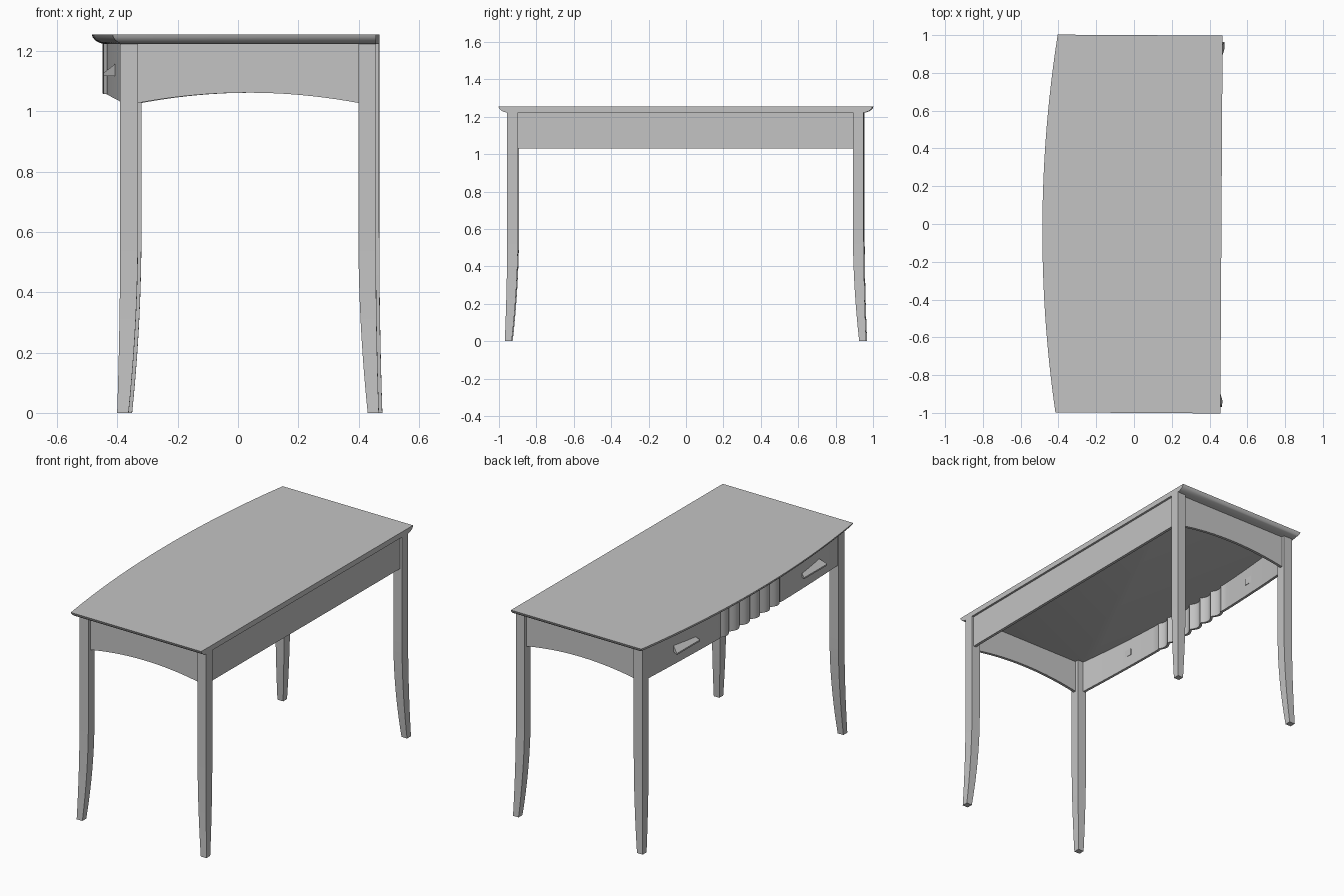
import bpy
import bmesh
import math
from mathutils import Matrix

default = bpy.data.objects.get("Cube")
if default:
    bpy.data.objects.remove(default)

wood = bpy.data.materials.new("grey_finish")
wood.use_nodes = True
grey = (0.55, 0.55, 0.55, 1)
wood.diffuse_color = grey
wood.node_tree.nodes["Principled BSDF"].inputs["Base Color"].default_value = grey

TURN = Matrix.Rotation(math.radians(-0.35), 4, "Z")   # the whole desk sits slightly turned
TOP, UNDER = 1.255, 1.223


def loft(name, rings, angle=30):
    """Skin a list of equal closed rings and cap both ends."""
    bm = bmesh.new()
    loops = [[bm.verts.new(p) for p in ring] for ring in rings]
    n = len(loops[0])
    for a, b in zip(loops, loops[1:]):
        for i in range(n):
            j = (i + 1) % n
            bm.faces.new((a[i], a[j], b[j], b[i]))
    bm.faces.new(loops[0])
    bm.faces.new(loops[-1])
    bmesh.ops.recalc_face_normals(bm, faces=bm.faces)
    bm.transform(TURN)
    mesh = bpy.data.meshes.new(name)
    bm.to_mesh(mesh)
    bm.free()
    mesh.materials.append(wood)
    obj = bpy.data.objects.new(name, mesh)
    bpy.context.collection.objects.link(obj)
    bpy.ops.object.select_all(action="DESELECT")
    obj.select_set(True)
    bpy.context.view_layer.objects.active = obj
    bpy.ops.object.shade_smooth_by_angle(angle=math.radians(angle))
    return obj


def span(a, b, steps):
    return [a + (b - a) * i / steps for i in range(steps + 1)]


def bow(y):
    return 0.075 * y * y


# Bowed top with a rounded-under edge on three sides and a flat long edge
def top_ring(inset, z):
    half = 1 - inset
    curve = [(-0.485 + inset + bow(y), y, z) for y in span(half, -half, 32)]
    return curve + [(0.463, -half, z), (0.463, half, z)]


edge = [(0, TOP), (0.003, 1.246), (0.011, 1.236), (0.024, 1.228), (0.04, UNDER)]
loft("table_top", [top_ring(*e) for e in edge])


# Four square legs, straight above and sweeping outward to the feet
def leg(name, sx, sy, x_in, x_out):
    rings = []
    for z in span(0, 0.6, 10) + [UNDER]:
        t = max(0, 1 - z / 0.6) ** 2
        xs = sx * (x_in + 0.031 * t), sx * (x_out + 0.01 * t)
        ys = sy * (0.895 + 0.034 * t), sy * (0.953 + 0.013 * t)
        rings.append([(xs[0], ys[0], z), (xs[1], ys[0], z),
                      (xs[1], ys[1], z), (xs[0], ys[1], z)])
    loft(name, rings)


for sy, end in ((-1, "front"), (1, "back")):
    leg(f"leg_{end}_right", -1, sy, 0.326, 0.385)
    leg(f"leg_{end}_left", 1, sy, 0.405, 0.463)

    # Arched apron between the legs at each end
    rings = []
    for x in span(-0.326, 0.405, 20):
        u = (x - 0.04) / 0.365
        low = 1.062 - 0.034 * u * u
        rings.append([(x, sy * 0.918, low), (x, sy * 0.935, low),
                      (x, sy * 0.935, UNDER), (x, sy * 0.918, UNDER)])
    loft(f"apron_{end}", rings)

# Straight apron along the flat long side
loft("apron_straight", [[(0.433, y, 1.03), (0.45, y, 1.03),
                         (0.45, y, UNDER), (0.433, y, UNDER)]
                        for y in (-0.895, 0.895)])


# Bowed apron with six rounded flutes in the middle
FLUTE = 0.29


def panel_x(y):
    x = -0.44 + bow(y)
    if abs(y) < FLUTE:
        phase = (y + FLUTE) / (2 * FLUTE) * 6
        x += 0.012 - 0.022 * abs(math.sin(math.pi * phase))
    return x


stations = span(-0.895, -FLUTE, 14) + span(-FLUTE, FLUTE, 60)[1:-1] + span(FLUTE, 0.895, 14)
rings = []
for y in stations:
    x, low = panel_x(y), 1.06 - 0.03 * (y / 0.895) ** 2
    rings.append([(x, y, low), (x + 0.016, y, low), (x + 0.016, y, UNDER), (x, y, UNDER)])
loft("bow_apron", rings, 40)

# Wedge-shaped drawer pulls on either side of the flutes
for side, label in ((-1, "front"), (1, "back")):
    mid = side * 0.6
    rings = []
    for s in (-1, 1):
        inner, outer = mid + s * 0.085, mid + s * 0.11
        rings.append([(-0.4, inner, 1.118), (-0.442, outer, 1.118),
                      (-0.442, outer, 1.127), (-0.4, inner, 1.16)])
    loft(f"drawer_pull_{label}", rings)
